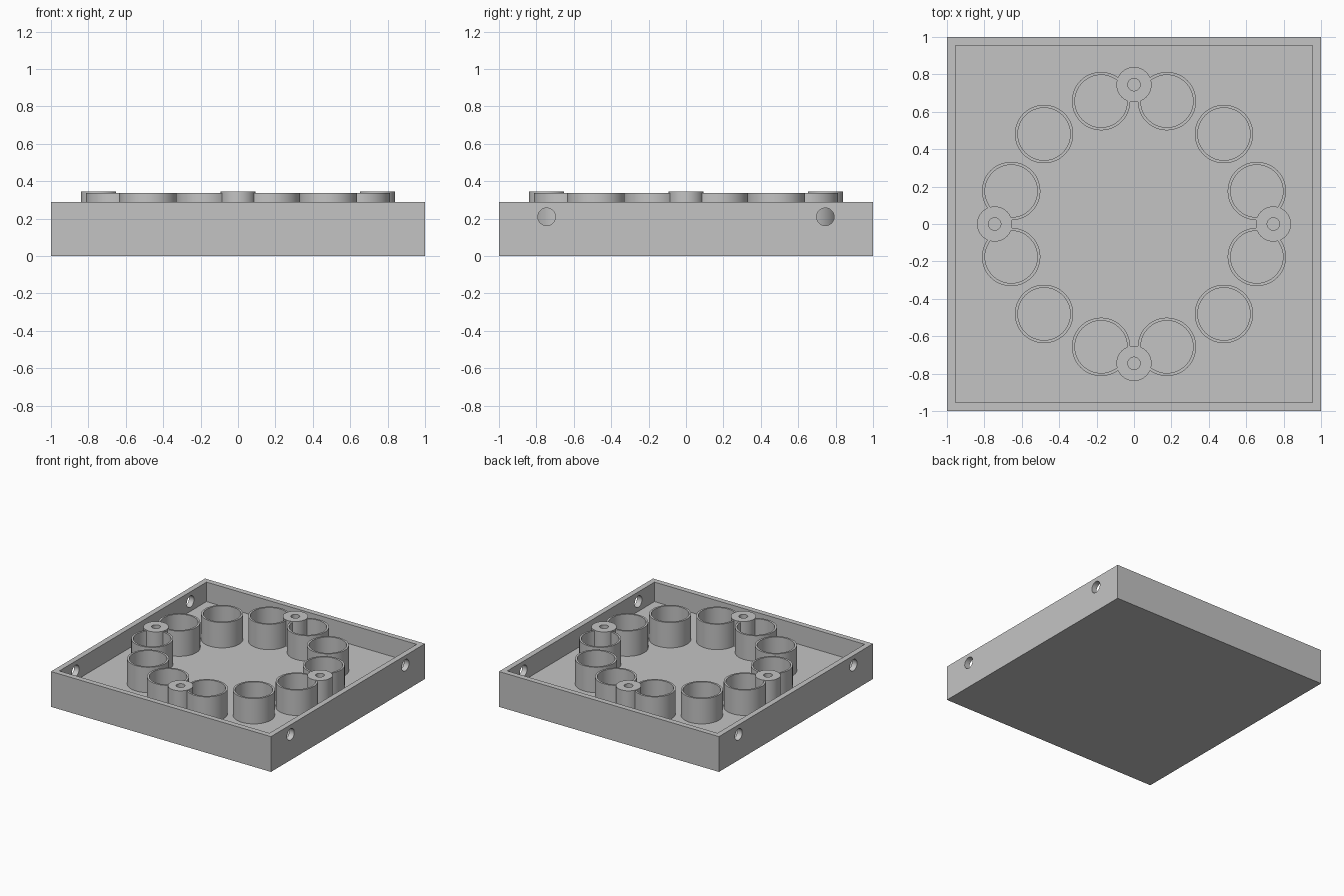
import bpy
import bmesh
from math import cos, sin, pi, radians

cube = bpy.data.objects.get("Cube")
if cube:
    bpy.data.objects.remove(cube, do_unlink=True)

FLOOR, RIM, WALL = 0.13, 0.29, 0.045
CUP_TOP, POST_TOP = 0.338, 0.345

grey = bpy.data.materials.new("plain grey")
grey.use_nodes = True
colour = (0.55, 0.55, 0.55, 1)
grey.diffuse_color = colour
grey.node_tree.nodes["Principled BSDF"].inputs["Base Color"].default_value = colour


def finish(name, bm):
    bmesh.ops.recalc_face_normals(bm, faces=bm.faces)
    mesh = bpy.data.meshes.new(name)
    bm.to_mesh(mesh)
    bm.free()
    obj = bpy.data.objects.new(name, mesh)
    bpy.context.collection.objects.link(obj)
    mesh.materials.append(grey)
    return obj


def shade(obj):
    bpy.ops.object.select_all(action="DESELECT")
    obj.select_set(True)
    bpy.context.view_layer.objects.active = obj
    bpy.ops.object.shade_smooth_by_angle(angle=radians(30))


def box(name, half, bottom, top):
    bm = bmesh.new()
    bmesh.ops.create_cube(bm, size=1)
    for v in bm.verts:
        v.co = (v.co.x * 2 * half, v.co.y * 2 * half, top if v.co.z > 0 else bottom)
    return finish(name, bm)


def tube(name, x, y, outer, inner, top, sides):
    """Open pipe standing on the floor, turned from a rectangular profile."""
    bm = bmesh.new()
    bottom = FLOOR - 0.005
    section = [(inner, bottom), (outer, bottom), (outer, top), (inner, top)]
    rings = []
    for i in range(sides):
        a = 2 * pi * i / sides
        rings.append([bm.verts.new((x + r * cos(a), y + r * sin(a), z)) for r, z in section])
    for i in range(sides):
        p, q = rings[i], rings[(i + 1) % sides]
        for j in range(4):
            k = (j + 1) % 4
            bm.faces.new((p[j], q[j], q[k], p[k]))
    shade(finish(name, bm))


def cut(target, cutter):
    mod = target.modifiers.new("cut", "BOOLEAN")
    mod.operation = "DIFFERENCE"
    mod.solver = "EXACT"
    mod.object = cutter
    bpy.context.view_layer.objects.active = target
    bpy.ops.object.modifier_apply(modifier=mod.name)
    bpy.data.objects.remove(cutter, do_unlink=True)


# Square tray with a raised rim
tray = box("tray", 1, 0, RIM)
cut(tray, box("tray_hollow", 1 - WALL, FLOOR, RIM + 0.1))

# Round holes through the two side walls
for side in (-1, 1):
    for y in (-0.745, 0.745):
        bpy.ops.mesh.primitive_cylinder_add(vertices=48, radius=0.047, depth=0.2,
                                            location=(side * 0.98, y, 0.21),
                                            rotation=(0, pi / 2, 0))
        cut(tray, bpy.context.object)
shade(tray)

# Ring of twelve open cups
for i in range(12):
    a = radians(15 + 30 * i)
    tube(f"cup_{i + 1}", 0.68 * cos(a), 0.68 * sin(a), 0.156, 0.14, CUP_TOP, 72)

# Four screw posts between the cups
for i in range(4):
    a = i * pi / 2
    tube(f"screw_post_{i + 1}", 0.745 * cos(a), 0.745 * sin(a), 0.094, 0.033, POST_TOP, 64)
